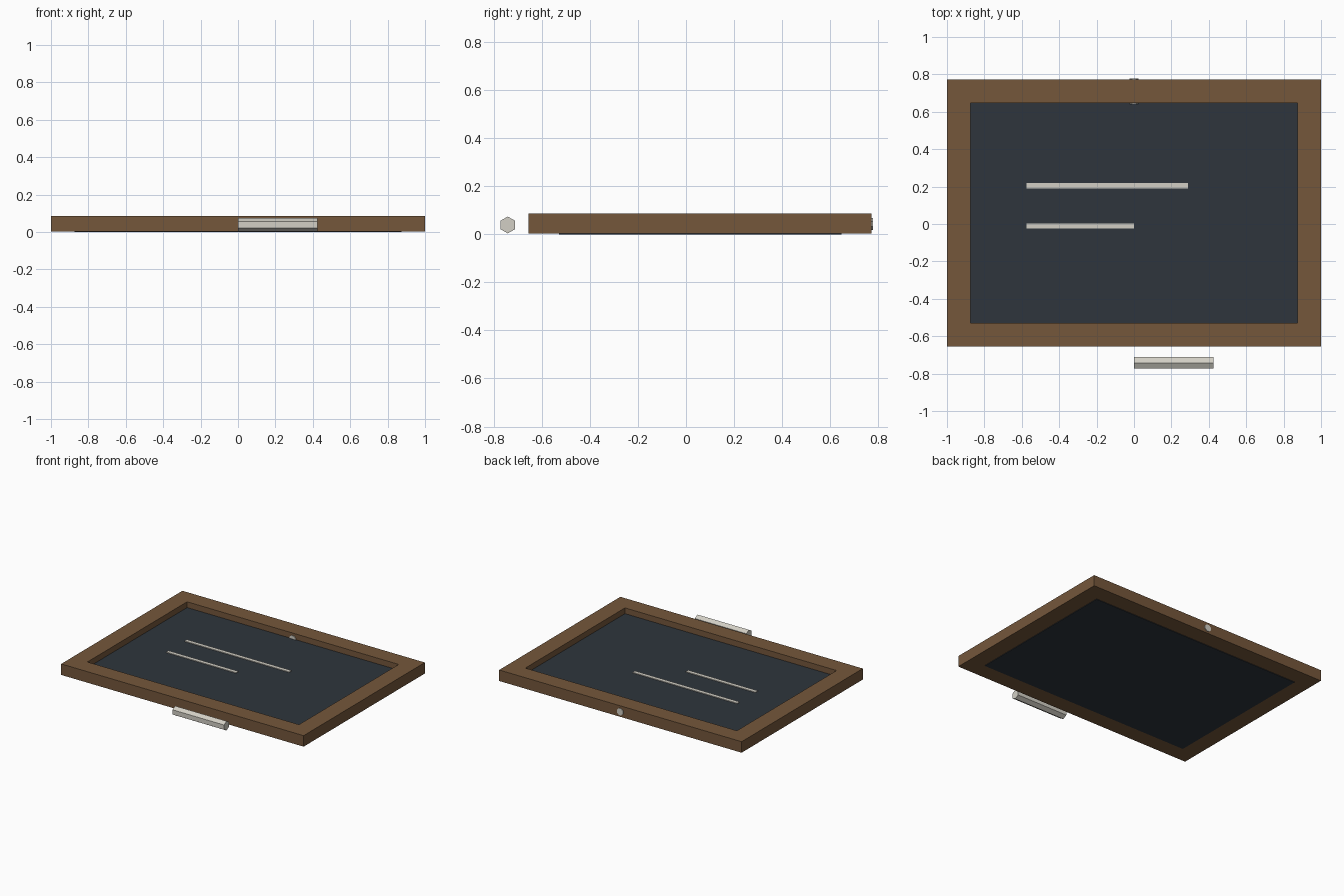
import bpy, bmesh, math
from mathutils import Matrix

if "Cube" in bpy.data.objects:
    bpy.data.objects.remove(bpy.data.objects["Cube"])


def material(name, rgb):
    m = bpy.data.materials.new(name)
    lin = [(c / 255 / 12.92) if c < 11 else ((c / 255 + 0.055) / 1.055) ** 2.4 for c in rgb]
    m.diffuse_color = (*lin, 1)
    m.use_nodes = True
    m.node_tree.nodes["Principled BSDF"].inputs["Base Color"].default_value = m.diffuse_color
    return m


wood = material("brown_wood", (117, 87, 59))
slate = material("dark_slate", (46, 53, 60))
chalk = material("chalk_white", (210, 207, 197))


def finish(name, bm, mat):
    bmesh.ops.recalc_face_normals(bm, faces=bm.faces)
    me = bpy.data.meshes.new(name)
    bm.to_mesh(me)
    bm.free()
    me.materials.append(mat)
    ob = bpy.data.objects.new(name, me)
    bpy.context.collection.objects.link(ob)
    return ob


def box(name, x0, x1, y0, y1, z0, z1, mat):
    bm = bmesh.new()
    bmesh.ops.create_cube(bm, size=1)
    bmesh.ops.scale(bm, vec=(x1 - x0, y1 - y0, z1 - z0), verts=bm.verts)
    bmesh.ops.translate(bm, vec=((x0 + x1) / 2, (y0 + y1) / 2, (z0 + z1) / 2), verts=bm.verts)
    return finish(name, bm, mat)


def rod(name, center, radius, length, axis, sides, spin, mat):
    bm = bmesh.new()
    turn = Matrix.Rotation(math.pi / 2, 4, axis) @ Matrix.Rotation(spin, 4, 'Z')
    bmesh.ops.create_cone(bm, cap_ends=True, segments=sides, radius1=radius, radius2=radius,
                          depth=length, matrix=Matrix.Translation(center) @ turn)
    return finish(name, bm, mat)


# Wooden frame: rectangular profile swept round the four mitred corners
bm = bmesh.new()
outer = (-1, 1, -0.655, 0.773)
inner = (-0.873, 0.873, -0.528, 0.647)
rings = []
for (x0, x1, y0, y1), z in ((outer, 0.004), (outer, 0.086), (inner, 0.086), (inner, 0.004)):
    rings.append([bm.verts.new((x, y, z)) for x, y in ((x0, y0), (x1, y0), (x1, y1), (x0, y1))])
for r in range(4):
    a, b = rings[r], rings[(r + 1) % 4]
    for i in range(4):
        j = (i + 1) % 4
        bm.faces.new((a[i], a[j], b[j], b[i]))
finish("frame", bm, wood)

# Slate panel set down inside the frame
box("slate_panel", -0.873, 0.873, -0.528, 0.647, 0, 0.043, slate)

# Two written chalk strokes
for name, x1, y in (("long_stroke", 0.288, 0.205), ("short_stroke", 0.0, -0.011)):
    box(name, -0.575, x1, y - 0.014, y + 0.014, 0.042, 0.048, chalk)

# Hexagonal chalk stick lying in front
rod("chalk_stick", (0.2125, -0.742, 0.039), 0.035, 0.425, 'Y', 6, math.pi / 2, chalk)

# Small peg through the back rail
rod("hanging_peg", (0, 0.71, 0.043), 0.027, 0.136, 'X', 8, math.pi / 8, chalk)
